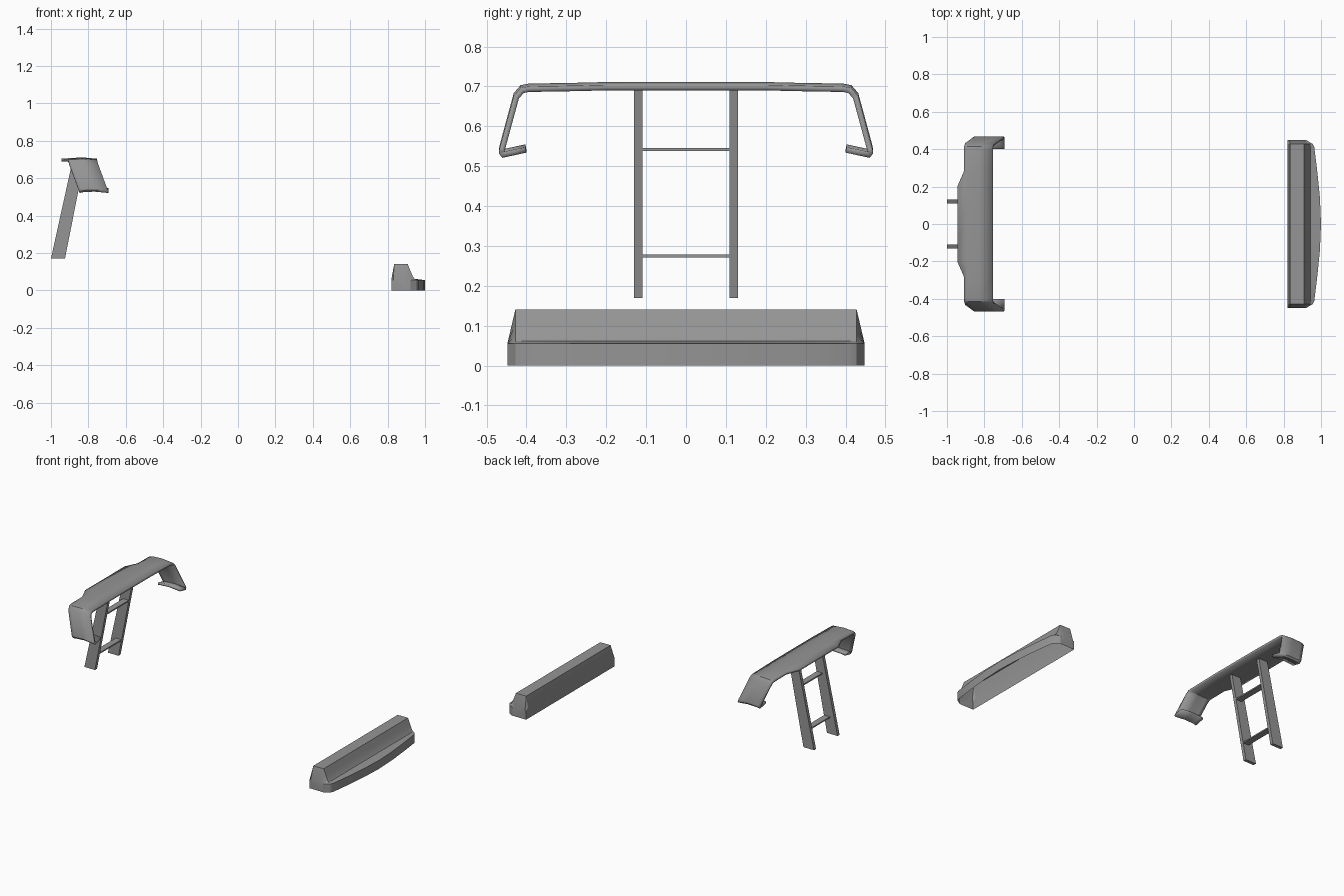
import bpy, bmesh, math

cube = bpy.data.objects.get("Cube")
if cube:
    bpy.data.objects.remove(cube)

grey = bpy.data.materials.new("plain grey")
grey.use_nodes = True
colour = (0.3, 0.3, 0.3, 1)
grey.diffuse_color = colour
grey.node_tree.nodes["Principled BSDF"].inputs["Base Color"].default_value = colour


def finish(name, bm, smooth=False):
    """Turn a bmesh into a named grey object."""
    bmesh.ops.recalc_face_normals(bm, faces=bm.faces)
    mesh = bpy.data.meshes.new(name)
    bm.to_mesh(mesh)
    bm.free()
    mesh.materials.append(grey)
    obj = bpy.data.objects.new(name, mesh)
    bpy.context.collection.objects.link(obj)
    if smooth:
        bpy.ops.object.select_all(action='DESELECT')
        obj.select_set(True)
        bpy.context.view_layer.objects.active = obj
        bpy.ops.object.shade_smooth_by_angle(angle=math.radians(30))
    return obj


def loft(bm, sections):
    """Join neighbouring rows of points with quads."""
    rows = [[bm.verts.new(p) for p in s] for s in sections]
    for a, b in zip(rows, rows[1:]):
        for i in range(len(a) - 1):
            bm.faces.new((a[i], a[i + 1], b[i + 1], b[i]))
    return rows


def mirrored(stations):
    """Repeat half a list of stations on the other side of y = 0."""
    return [(-s[0],) + s[1:] for s in reversed(stations)] + stations


def prism(name, outline, y0, y1):
    """Extrude an x-z outline from y0 to y1."""
    bm = bmesh.new()
    face = bm.faces.new([bm.verts.new((x, y0, z)) for x, z in outline])
    new = bmesh.ops.extrude_face_region(bm, geom=[face])["geom"]
    moved = [v for v in new if isinstance(v, bmesh.types.BMVert)]
    bmesh.ops.translate(bm, verts=moved, vec=(0, y1 - y0, 0))
    return finish(name, bm)


# Wrapped spoiler band: y, z, forward shift, rear flap length
band = mirrored([
    (0.20, 0.711, 0, 0.035), (0.28, 0.709, 0, 0), (0.395, 0.707, 0, 0),
    (0.415, 0.703, 0.002, 0), (0.432, 0.683, 0.007, 0),
    (0.468, 0.55, 0.056, 0), (0.469, 0.538, 0.06, 0),
    (0.46, 0.528, 0.062, 0), (0.40, 0.541, 0.062, 0)])
bm = bmesh.new()
loft(bm, [[(-0.91 - flap + shift, y, z - 0.007), (-0.89 + shift, y, z - 0.003),
           (-0.83 + shift, y, z), (-0.755 + shift, y, z - 0.007)]
          for y, z, shift, flap in band])
spoiler = finish("spoiler_band", bm, smooth=True)
if max(spoiler.data.polygons, key=lambda p: p.center.z).normal.z < 0:
    spoiler.data.flip_normals()
solid = spoiler.modifiers.new("thickness", 'SOLIDIFY')
solid.thickness = 0.014
solid.offset = -1
solid.use_even_offset = True

# Slanted support rails
for side, name in ((-1, "right_rail"), (1, "left_rail")):
    prism(name, [(-1, 0.17), (-0.925, 0.17), (-0.822, 0.692), (-0.885, 0.692)],
          side * 0.109, side * 0.13)

# Flat rungs between the rails
for name, x, z in (("lower_rung", -0.945, 0.275), ("upper_rung", -0.892, 0.542)):
    prism(name, [(x, z - 0.004), (x + 0.04, z - 0.004),
                 (x + 0.04, z + 0.004), (x, z + 0.004)], -0.11, 0.11)

# Bumper shell, open underneath: y, front reach, back of shelf
bumper = mirrored([(0.0, 1.0), (0.14, 0.994), (0.28, 0.98), (0.41, 0.964), (0.428, 0.955)])
bumper.pop(len(bumper) // 2)


def shell_row(y, reach):
    return [(x, y, z) for x, z in (
        (0.822, 0), (0.822, 0.07), (0.835, 0.14), (0.908, 0.14), (0.922, 0.105),
        (0.934, 0.076), (0.944, 0.062), (reach, 0.055), (reach, 0))]


def end_row(y):
    xs = (0.822, 0.822, 0.83, 0.89, 0.9, 0.908, 0.915, 0.922, 0.922)
    return [(x, y, 0 if i in (0, 8) else 0.055) for i, x in enumerate(xs)]


bm = bmesh.new()
rows = loft(bm, [end_row(-0.448)] + [shell_row(*s) for s in bumper] + [end_row(0.448)])
for row in (rows[0], rows[-1]):
    bm.faces.new(row)
finish("bumper_shell", bm, smooth=True)
